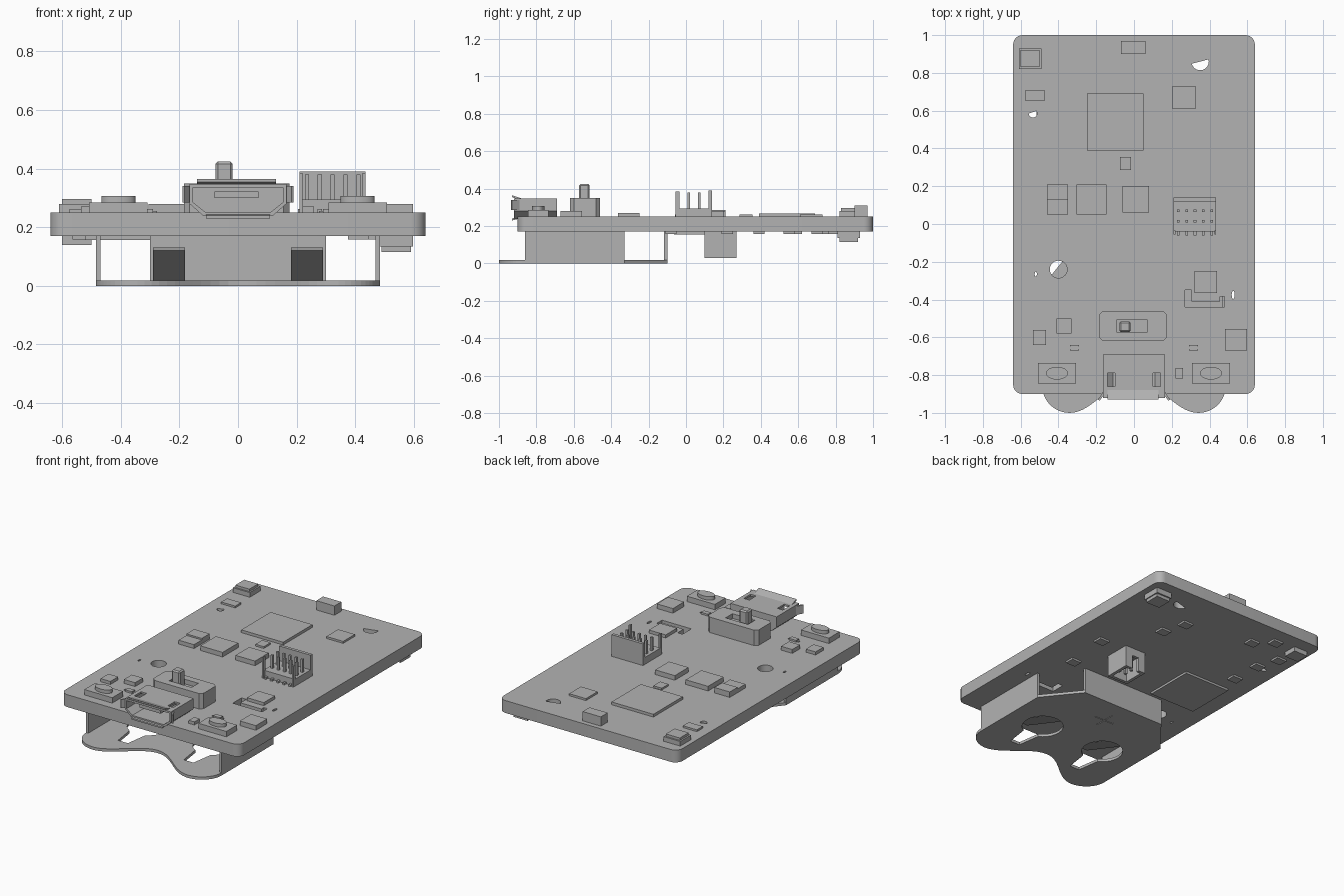
import bpy
import bmesh
from math import sin, cos, pi, sqrt

default_cube = bpy.data.objects.get("Cube")
if default_cube:
    bpy.data.objects.remove(default_cube, do_unlink=True)

grey = bpy.data.materials.new("plain_grey")
grey.use_nodes = True
grey.diffuse_color = (0.45, 0.45, 0.45, 1)
grey.node_tree.nodes["Principled BSDF"].inputs["Base Color"].default_value = grey.diffuse_color

TOP, UNDER = 0.25, 0.17


def prism(name, outline, low, high, axis="z"):
    """Extrude an outline along z, or along y (outline in x,z) or x (outline in y,z)."""
    place = {"z": lambda a, b, c: (a, b, c),
             "y": lambda a, b, c: (a, c, b),
             "x": lambda a, b, c: (c, a, b)}[axis]
    bm = bmesh.new()
    bottom = [bm.verts.new(place(a, b, low)) for a, b in outline]
    top = [bm.verts.new(place(a, b, high)) for a, b in outline]
    bm.faces.new(bottom)
    bm.faces.new(top)
    count = len(outline)
    for i in range(count):
        j = (i + 1) % count
        bm.faces.new((bottom[i], bottom[j], top[j], top[i]))
    bmesh.ops.recalc_face_normals(bm, faces=bm.faces)
    mesh = bpy.data.meshes.new(name)
    bm.to_mesh(mesh)
    bm.free()
    mesh.materials.append(grey)
    obj = bpy.data.objects.new(name, mesh)
    bpy.context.collection.objects.link(obj)
    return obj


def rectangle(x0, x1, y0, y1):
    return [(x0, y0), (x1, y0), (x1, y1), (x0, y1)]


def box(name, x0, x1, y0, y1, z0, z1):
    return prism(name, rectangle(x0, x1, y0, y1), z0, z1)


def arc(cx, cy, rx, ry=None, start=0.0, sweep=2 * pi, steps=24):
    ry = ry or rx
    last = steps if sweep >= 2 * pi else steps - 1
    return [(cx + rx * cos(start + sweep * i / last),
             cy + ry * sin(start + sweep * i / last)) for i in range(steps)]


def rounded(x0, x1, y0, y1, r, steps=7):
    corners = [(x1 - r, y1 - r), (x0 + r, y1 - r), (x0 + r, y0 + r), (x1 - r, y0 + r)]
    points = []
    for k, (cx, cy) in enumerate(corners):
        points += arc(cx, cy, r, start=k * pi / 2, sweep=pi / 2, steps=steps)
    return points


def cut(target, cutter):
    mod = target.modifiers.new("cut", "BOOLEAN")
    mod.operation = "DIFFERENCE"
    mod.solver = "EXACT"
    mod.object = cutter
    bpy.context.view_layer.objects.active = target
    bpy.ops.object.modifier_apply(modifier=mod.name)
    bpy.data.objects.remove(cutter, do_unlink=True)


def smooth(obj):
    bpy.ops.object.select_all(action="DESELECT")
    obj.select_set(True)
    bpy.context.view_layer.objects.active = obj
    bpy.ops.object.shade_smooth_by_angle()


# Circuit board with its through holes
board = prism("circuit_board", rounded(-0.64, 0.64, -0.9, 1, 0.05), UNDER, TOP)
slot = [(0.27, -0.35), (0.27, -0.44), (0.48, -0.44), (0.48, -0.385),
        (0.455, -0.385), (0.455, -0.41), (0.305, -0.41), (0.305, -0.35)]
holes = [arc(-0.4, -0.24, 0.046),
         arc(0.35, 0.86, 0.046, start=pi + 0.25, sweep=pi, steps=12),
         arc(-0.535, 0.585, 0.022, start=pi, sweep=pi * 1.2, steps=10),
         arc(0.525, -0.375, 0.008, 0.022, steps=10),
         arc(-0.52, -0.265, 0.006, 0.014, steps=10),
         slot]
for hole in holes:
    cut(board, prism("hole_cutter", hole, 0.1, 0.3))
smooth(board)

# Flat components on the upper face: centre x, centre y, width, depth, height
upper_parts = {
    "main_chip": (-0.1, 0.54, 0.3, 0.3, 0.018),
    "sensor_chip": (0.265, 0.67, 0.12, 0.12, 0.013),
    "rear_block": (-0.005, 0.935, 0.13, 0.07, 0.06),
    "rear_corner_base": (-0.55, 0.875, 0.12, 0.11, 0.03),
    "rear_corner_lid": (-0.55, 0.875, 0.1, 0.09, 0.046),
    "long_chip": (-0.525, 0.68, 0.1, 0.06, 0.012),
    "tiny_chip": (-0.045, 0.32, 0.06, 0.07, 0.012),
    "middle_chip_left": (-0.225, 0.13, 0.16, 0.16, 0.03),
    "middle_chip_right": (0.01, 0.13, 0.14, 0.14, 0.03),
    "coil_block": (-0.405, 0.13, 0.11, 0.16, 0.025),
    "coil_cap": (-0.405, 0.17, 0.11, 0.08, 0.035),
    "front_square_chip": (-0.37, -0.54, 0.08, 0.08, 0.025),
    "front_small_chip": (-0.5, -0.6, 0.07, 0.08, 0.02),
    "side_block": (0.54, -0.613, 0.115, 0.115, 0.03),
    "slot_chip": (0.38, -0.307, 0.12, 0.115, 0.02),
    "front_diode": (0.24, -0.79, 0.04, 0.055, 0.02),
}
for name, (x, y, w, d, h) in upper_parts.items():
    box(name, x - w / 2, x + w / 2, y - d / 2, y + d / 2, TOP, TOP + h)

# Flat components on the lower face, same layout
lower_parts = {
    "under_main_chip": (-0.355, 0.1, 0.33, 0.33, 0.014),
    "under_corner_base": (0.54, 0.87, 0.115, 0.12, 0.035),
    "under_corner_lid": (0.54, 0.87, 0.1, 0.1, 0.055),
    "under_corner_block": (-0.55, 0.87, 0.1, 0.09, 0.03),
}
for name, (x, y, w, d, h) in lower_parts.items():
    box(name, x - w / 2, x + w / 2, y - d / 2, y + d / 2, UNDER - h, UNDER)
small_spots = [(0.44, 0.22), (0.41, -0.08), (0.23, 0.55), (0.18, 0.7), (-0.48, 0.59),
               (-0.47, 0.39), (-0.27, 0.79), (-0.38, 0.88), (-0.53, 0.73)]
for x, y in small_spots:
    box("under_small_chip", x - 0.035, x + 0.035, y - 0.03, y + 0.03, UNDER - 0.012, UNDER)

# Push buttons and little indicator parts, mirrored
for side in (-1, 1):
    x = side * 0.408
    box("button_base", x - 0.1, x + 0.1, -0.845, -0.735, TOP, 0.285)
    smooth(prism("button_cap", arc(x, -0.79, 0.058, 0.034), 0.285, 0.307))
    x = side * 0.315
    box("indicator_body", x - 0.025, x + 0.025, -0.67, -0.64, TOP, 0.262)
    box("indicator_leads", x - 0.038, x + 0.038, -0.662, -0.648, TOP, 0.256)

# Slide switch
switch = prism("switch_body", [(-0.185, -0.6), (-0.165, -0.62), (0.155, -0.62), (0.175, -0.6),
                               (0.175, -0.48), (0.155, -0.46), (-0.165, -0.46), (-0.185, -0.48)],
               TOP, 0.35)
cut(switch, box("switch_slot_cutter", -0.09, 0.07, -0.575, -0.505, 0.32, 0.4))
knob = box("switch_knob", -0.077, -0.018, -0.572, -0.515, 0.31, 0.424)
knob.modifiers.new("soft_edges", "BEVEL").width = 0.008

# Cable socket: hollow tapered shell with flared lips and an inner tongue
shell = prism("socket_shell", [(-0.12, 0.24), (0.12, 0.24), (0.165, 0.28), (0.165, 0.348),
                               (-0.165, 0.348), (-0.165, 0.28)], -0.92, -0.69, "y")
cut(shell, prism("socket_cutter", [(-0.112, 0.252), (0.112, 0.252), (0.153, 0.285),
                                   (0.153, 0.336), (-0.153, 0.336), (-0.153, 0.285)],
                 -1.0, -0.72, "y"))
for side in (-1, 1):
    x = side * 0.12
    cut(shell, box("window_cutter", x - 0.02, x + 0.02, -0.86, -0.79, 0.335, 0.36))
    prism("socket_side_lip", [(side * 0.165, -0.89), (side * 0.19, -0.93),
                              (side * 0.182, -0.935), (side * 0.155, -0.9)], 0.285, 0.34)
prism("socket_top_lip", [(-0.89, 0.338), (-0.93, 0.355), (-0.93, 0.365), (-0.88, 0.348)],
      -0.14, 0.13, "x")
prism("socket_bottom_lip", [(-0.89, 0.252), (-0.93, 0.24), (-0.93, 0.23), (-0.88, 0.242)],
      -0.11, 0.11, "x")
box("socket_tongue", -0.08, 0.07, -0.89, -0.71, 0.3, 0.322)

# Pin connector: base, rear wall, low sides, two rows of pins and their leads
box("connector_base", 0.21, 0.435, -0.04, 0.14, TOP, 0.295)
box("connector_rear_wall", 0.21, 0.435, 0.12, 0.14, 0.295, 0.39)
for column in range(5):
    x = 0.235 + 0.044 * column
    for y in (0.015, 0.07):
        box("connector_pin", x - 0.007, x + 0.007, y - 0.007, y + 0.007, 0.29, 0.38)
    box("connector_lead", x - 0.007, x + 0.007, -0.06, -0.04, TOP, 0.262)
for x in (0.21, 0.425):
    box("connector_post", x, x + 0.01, -0.055, -0.035, TOP, 0.385)

# Header under the board, a hollow sleeve with pins
header = box("under_header", 0.14, 0.29, 0.1, 0.27, 0.03, UNDER)
cut(header, box("header_cutter", 0.16, 0.27, 0.12, 0.25, 0.0, 0.15))
cut(header, box("header_notch_cutter", 0.19, 0.24, 0.2, 0.3, 0.0, 0.12))
for x in (0.19, 0.24):
    for y in (0.15, 0.2):
        box("under_header_pin", x - 0.008, x + 0.008, y - 0.008, y + 0.008, 0.06, UNDER)


# Battery clip: plate with two front lobes
def lobe_edge(x):
    a = abs(x)
    if a > 0.34:
        return -0.86 - 0.14 * sqrt(max(0, 1 - ((a - 0.34) / 0.145) ** 2))
    return -0.91 - 0.09 * cos(pi * (a - 0.34) / 0.34)


steps = 48
front_edge = [(x, lobe_edge(x)) for x in (-0.485 * cos(pi * i / steps) for i in range(steps + 1))]
plate = prism("battery_plate", front_edge + [(0.485, -0.33), (0.3, -0.1),
                                             (-0.3, -0.1), (-0.485, -0.33)], 0, 0.018)
for side in (-1, 1):
    x = side * 0.235
    keyhole = arc(x, -0.58, 0.125, start=-0.35 * pi, sweep=1.7 * pi, steps=24)
    cut(plate, prism("keyhole_cutter", keyhole + [(x - 0.035, -0.84), (x + 0.035, -0.84)],
                     -0.1, 0.1))
    # Sprung tongue rising out of each keyhole
    prism("battery_spring", [(-0.455, 0.003), (-0.455, 0.018), (-0.52, 0.04), (-0.76, 0.13),
                             (-0.79, 0.12), (-0.52, 0.024)], x - 0.055, x + 0.055, "x")
    wall = side * 0.477
    box("battery_side_wall", wall - 0.008, wall + 0.008, -0.86, -0.33, 0.01, UNDER)
box("battery_rear_wall", -0.3, 0.3, -0.118, -0.1, 0.01, UNDER)
# Engraved plus mark
for w, d in ((0.07, 0.006), (0.006, 0.07)):
    cut(plate, box("mark_cutter", -w, w, -0.28 - d, -0.28 + d, -0.1, 0.004))
